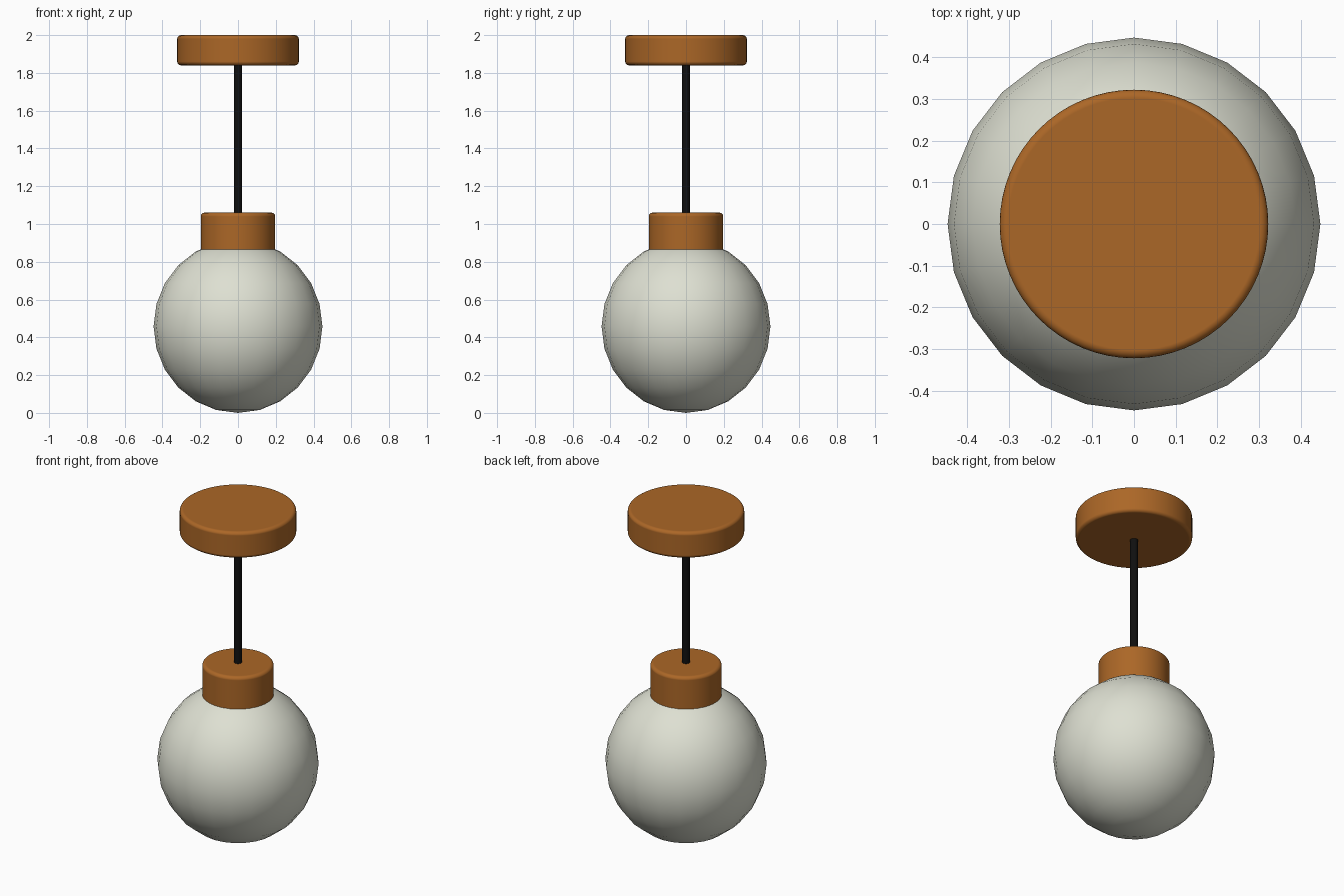
import bpy
import math

cube = bpy.data.objects.get("Cube")
if cube:
    bpy.data.objects.remove(cube, do_unlink=True)


def material(name, rgb, roughness):
    mat = bpy.data.materials.new(name)
    mat.use_nodes = True
    mat.diffuse_color = (*rgb, 1)
    shader = mat.node_tree.nodes["Principled BSDF"]
    shader.inputs["Base Color"].default_value = (*rgb, 1)
    shader.inputs["Roughness"].default_value = roughness
    return mat


wood = material("warm_wood", (0.41, 0.135, 0.02), 0.6)
black = material("black_cord", (0.005, 0.005, 0.005), 0.6)
glass = material("milky_glass", (0.73, 0.745, 0.645), 0.4)


def cylinder(name, radius, bottom, top, mat, sides=64, bevel=0):
    bpy.ops.mesh.primitive_cylinder_add(
        vertices=sides, radius=radius, depth=top - bottom,
        location=(0, 0, (top + bottom) / 2))
    obj = bpy.context.object
    obj.name = name
    obj.data.materials.append(mat)
    bpy.ops.object.shade_smooth_by_angle(angle=math.radians(40))
    if bevel:
        # Round only the rims, keeping the caps flat
        mod = obj.modifiers.new("rounded_rims", "BEVEL")
        mod.width = bevel
        mod.segments = 4
        mod.limit_method = "ANGLE"
        mod.angle_limit = math.radians(40)
        mod.harden_normals = True
    return obj


# Ceiling plate, cord and lamp holder
cylinder("ceiling_plate", 0.322, 1.84, 2.0, wood, bevel=0.02)
cylinder("cord", 0.022, 1.04, 1.86, black, sides=24)
cylinder("lamp_holder", 0.197, 0.84, 1.06, wood, bevel=0.02)

# Faceted-outline globe with smooth shading
bpy.ops.mesh.primitive_uv_sphere_add(
    segments=24, ring_count=12, radius=0.447, location=(0, 0, 0.458))
globe = bpy.context.object
globe.name = "globe_shade"
globe.scale.z = 0.458 / 0.447
globe.data.materials.append(glass)
bpy.ops.object.shade_smooth()
